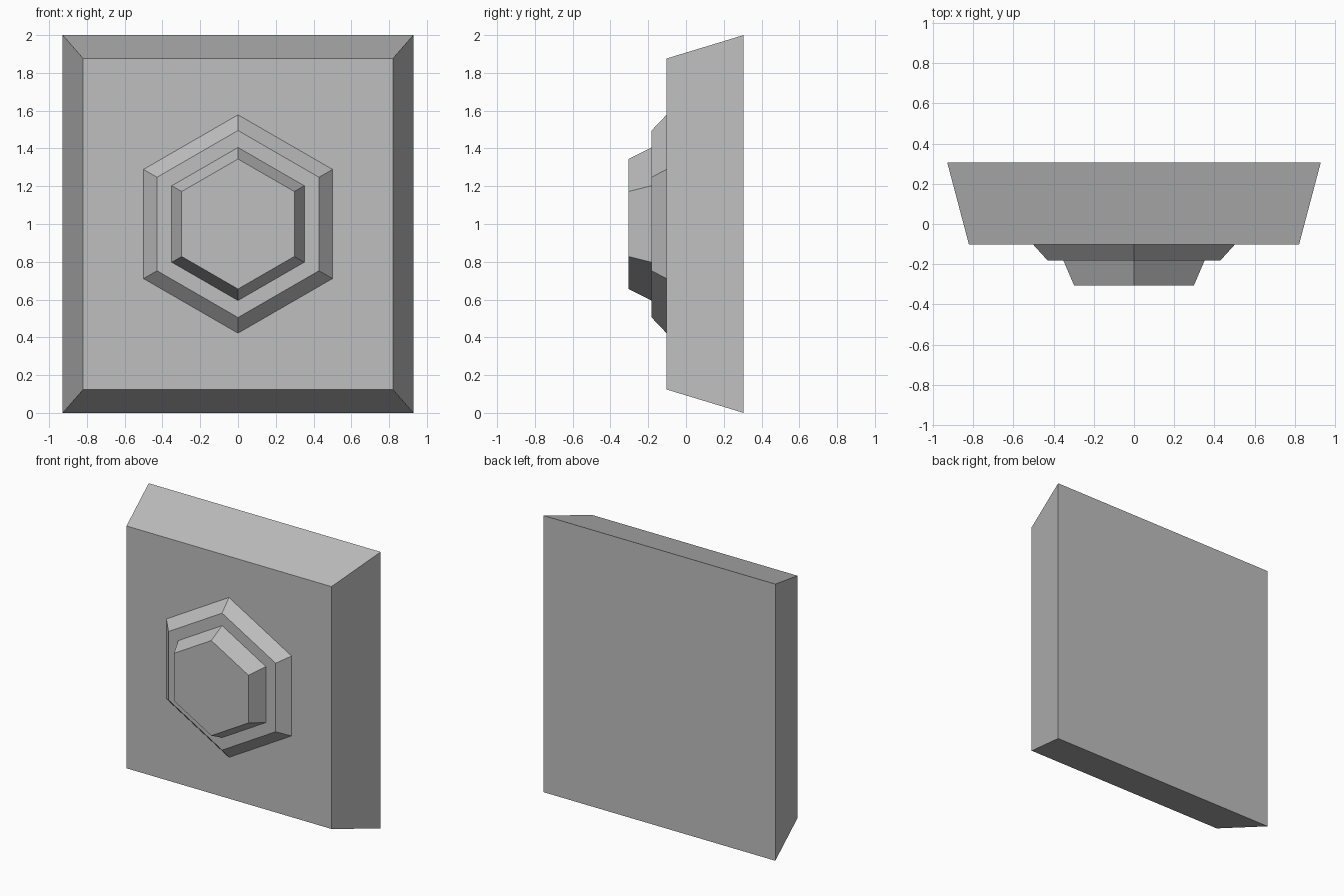
import bpy
import bmesh
from math import sin, cos, tau

cube = bpy.data.objects.get("Cube")
if cube:
    bpy.data.objects.remove(cube, do_unlink=True)

grey = bpy.data.materials.new("light grey")
grey.use_nodes = True
colour = (0.52, 0.52, 0.52, 1)
grey.diffuse_color = colour
grey.node_tree.nodes["Principled BSDF"].inputs["Base Color"].default_value = colour

CENTRE_Z = 1.0


def rectangle(half_x, half_z):
    return [(-half_x, -half_z), (half_x, -half_z), (half_x, half_z), (-half_x, half_z)]


def hexagon(radius):
    # Points up and down
    return [(radius * sin(i * tau / 6), radius * cos(i * tau / 6)) for i in range(6)]


def frustum(name, back, back_y, front, front_y, close_back=False):
    """Flat-sided block tapering from a back outline to a front outline."""
    bm = bmesh.new()
    rings = [[bm.verts.new((x, y, CENTRE_Z + z)) for x, z in outline]
             for outline, y in ((back, back_y), (front, front_y))]
    count = len(back)
    for i in range(count):
        j = (i + 1) % count
        bm.faces.new((rings[0][i], rings[0][j], rings[1][j], rings[1][i]))
    front_cap = bm.faces.new(rings[1])
    if close_back:
        bm.faces.new(rings[0])
    bmesh.ops.recalc_face_normals(bm, faces=bm.faces)
    bm.normal_update()
    if front_cap.normal.y > 0:
        bmesh.ops.reverse_faces(bm, faces=bm.faces)
    mesh = bpy.data.meshes.new(name)
    bm.to_mesh(mesh)
    bm.free()
    mesh.materials.append(grey)
    obj = bpy.data.objects.new(name, mesh)
    bpy.context.collection.objects.link(obj)
    return obj


# Bevelled wall plate
frustum("plate", rectangle(0.928, 1.0), 0.305, rectangle(0.82, 0.876), -0.103, True)

# Stepped hexagonal boss, seated on the plate
frustum("hex_base", hexagon(0.578), -0.103, hexagon(0.495), -0.182)
frustum("hex_button", hexagon(0.405), -0.182, hexagon(0.344), -0.305)
